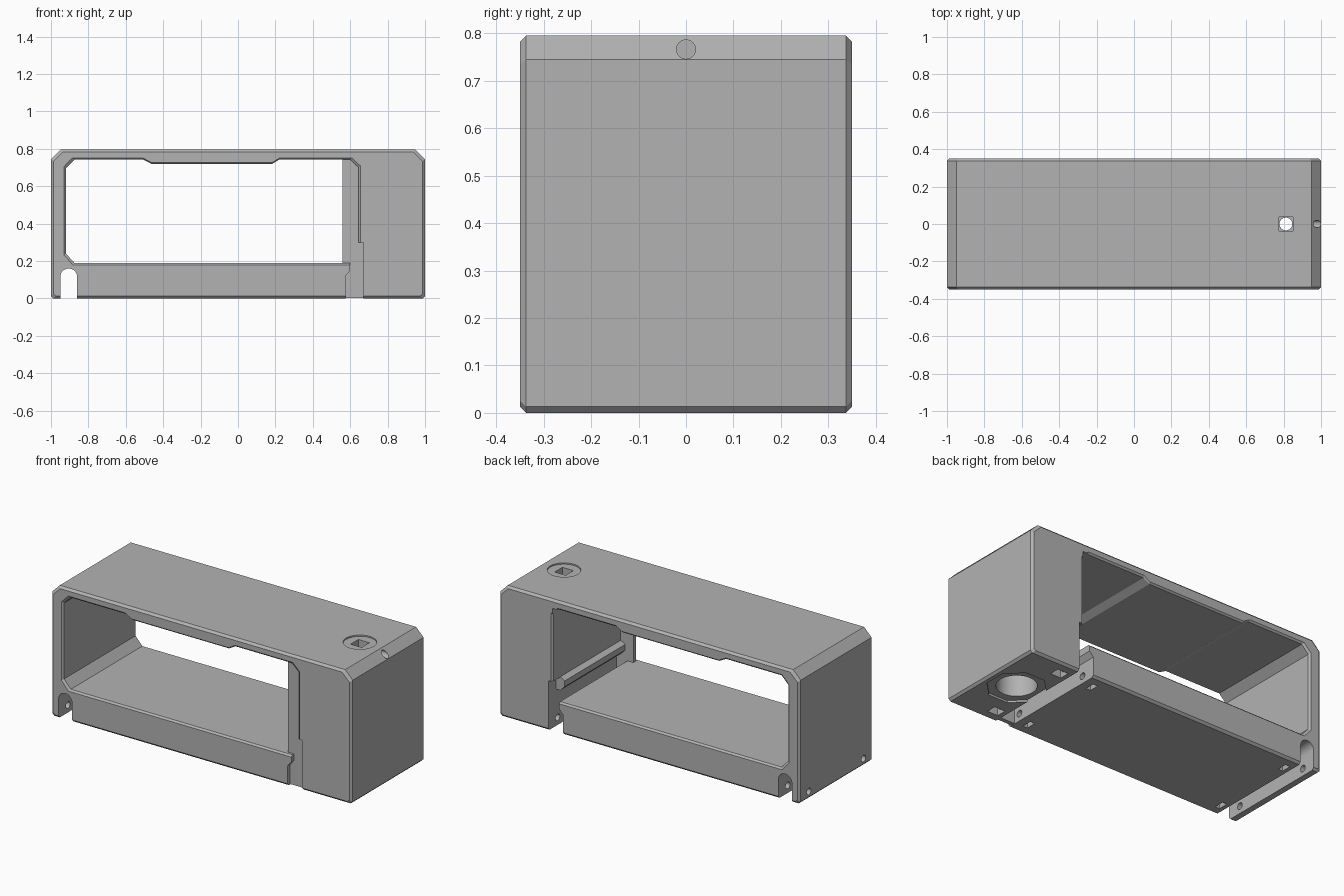
import bpy, bmesh, math
from mathutils import Matrix

old = bpy.data.objects.get("Cube")
if old:
    bpy.data.objects.remove(old, do_unlink=True)

grey = bpy.data.materials.new("plain grey")
grey.use_nodes = True
colour = (0.45, 0.45, 0.45, 1)
grey.diffuse_color = colour
grey.node_tree.nodes["Principled BSDF"].inputs["Base Color"].default_value = colour


def make(name, bm):
    bmesh.ops.recalc_face_normals(bm, faces=bm.faces)
    mesh = bpy.data.meshes.new(name)
    bm.to_mesh(mesh)
    bm.free()
    mesh.materials.append(grey)
    obj = bpy.data.objects.new(name, mesh)
    bpy.context.collection.objects.link(obj)
    return obj


def loft(name, profile, stations):
    """Skin an xz profile along y; each station is (y, growth of the outline)."""
    xs, zs = zip(*profile)
    cx, cz = (min(xs) + max(xs)) / 2, (min(zs) + max(zs)) / 2
    hx, hz = max(xs) - cx, max(zs) - cz
    bm = bmesh.new()
    rings = [[bm.verts.new((cx + (x - cx) * (1 + g / hx), y, cz + (z - cz) * (1 + g / hz)))
              for x, z in profile] for y, g in stations]
    for a, b in zip(rings, rings[1:]):
        for i in range(len(a)):
            j = (i + 1) % len(a)
            bm.faces.new((a[i], a[j], b[j], b[i]))
    bm.faces.new(rings[0])
    bm.faces.new(rings[-1])
    return make(name, bm)


def box(name, x0, x1, y0, y1, z0, z1):
    return loft(name, [(x0, z0), (x1, z0), (x1, z1), (x0, z1)], [(y0, 0), (y1, 0)])


def rod(name, radius, start, length, axis="Z", sides=32, turn=0):
    bm = bmesh.new()
    bmesh.ops.create_cone(bm, cap_ends=True, segments=sides, radius1=radius,
                          radius2=radius, depth=length)
    spin = Matrix.Rotation(turn, 4, "Z")
    if axis == "X":
        spin = Matrix.Rotation(math.pi / 2, 4, "Y")
    centre = list(start)
    centre["XYZ".index(axis)] += length / 2
    bmesh.ops.transform(bm, matrix=Matrix.Translation(centre) @ spin, verts=bm.verts)
    return make(name, bm)


# Outer shell with sloped top corners and chamfered rims
outline = [(-0.987, 0), (0.987, 0), (1, 0.013), (1, 0.745), (0.95, 0.795),
           (-0.95, 0.795), (-1, 0.745), (-1, 0.013)]
housing = loft("housing", outline,
               [(-0.35, -0.013), (-0.337, 0), (0.337, 0), (0.35, -0.013)])

cutters = []

# Display opening right through, with flared rims
opening = [(-0.92, 0.24), (-0.875, 0.19), (0.645, 0.19), (0.645, 0.70), (0.60, 0.742),
           (0.22, 0.742), (0.18, 0.718), (-0.46, 0.718), (-0.505, 0.742),
           (-0.875, 0.742), (-0.92, 0.697)]
cutters.append(loft("opening_cutter", opening,
                    [(-0.36, 0.02), (-0.34, 0), (0.34, 0), (0.36, 0.02)]))
cutters.append(box("corner_cutter", 0.55, 0.645, -0.31, 0.36, 0.5, 0.742))

# Channel beside the floor, running from front to back
side_channel = [(0.575, -0.05), (0.672, -0.05), (0.672, 0.3), (0.60, 0.3),
                (0.60, 0.15), (0.575, 0.12)]
cutters.append(loft("side_channel_cutter", side_channel, [(-0.4, 0), (0.4, 0)]))

# Round-topped cable channel at the other end
arch = [(-0.95, -0.05), (-0.86, -0.05)]
arch += [(-0.905 + 0.045 * math.cos(a), 0.115 + 0.045 * math.sin(a))
         for a in (math.pi * i / 16 for i in range(17))]
cutters.append(loft("cable_channel_cutter", arch, [(-0.4, 0), (0.4, 0)]))

# Screw holes and nut pockets
for y in (-0.26, 0.26):
    cutters.append(rod("end_screw_cutter", 0.02, (-1.1, y, 0.045), 0.31, "X"))
    cutters.append(rod("inner_screw_cutter", 0.02, (0.48, y, 0.045), 0.29, "X"))
    for x, half in ((0.51, 0.015), (-0.82, 0.015), (0.735, 0.035)):
        cutters.append(box("nut_cutter", x - half, x + half, y - 0.03, y + 0.03, -0.05, 0.08))

# Vertical knob shaft: top recess, square socket, through hole, wide lower bore
sx = 0.812
cutters.append(rod("top_recess_cutter", 0.092, (sx, 0, 0.787), 0.1))
cutters.append(box("socket_cutter", sx - 0.037, sx + 0.037, -0.037, 0.037, 0.73, 0.85))
cutters.append(rod("shaft_cutter", 0.034, (sx, 0, 0.3), 0.5))
cutters.append(rod("bore_cutter", 0.11, (sx, 0, -0.05), 0.7))
cutters.append(rod("base_recess_cutter", 0.165, (sx, 0, -0.05), 0.062,
                   sides=8, turn=math.pi / 8))

# Small indicator hole in the sloped corner
cutters.append(rod("indicator_cutter", 0.02, (0.9, 0, 0.766), 0.2, "X"))

for cutter in cutters:
    cutter.hide_render = True
    mod = housing.modifiers.new(cutter.name, "BOOLEAN")
    mod.operation = "DIFFERENCE"
    mod.solver = "EXACT"
    mod.object = cutter
bpy.context.view_layer.update()
cut_mesh = bpy.data.meshes.new_from_object(
    housing.evaluated_get(bpy.context.evaluated_depsgraph_get()))
housing.modifiers.clear()
housing.data = cut_mesh
for cutter in cutters:
    bpy.data.objects.remove(cutter, do_unlink=True)

# Thin upright behind the front rim and the ledge along the inner wall
box("front_upright", 0.56, 0.69, -0.325, -0.30, 0.002, 0.76)
ledge = [(0.69, 0.22), (0.645, 0.22), (0.615, 0.25), (0.615, 0.285), (0.66, 0.31), (0.69, 0.31)]
loft("inner_ledge", ledge, [(-0.31, 0), (0.275, 0)])

# Smooth the round holes, keep the edges sharp
bpy.ops.object.select_all(action="DESELECT")
housing.select_set(True)
bpy.context.view_layer.objects.active = housing
bpy.ops.object.shade_smooth_by_angle(angle=math.radians(20))
